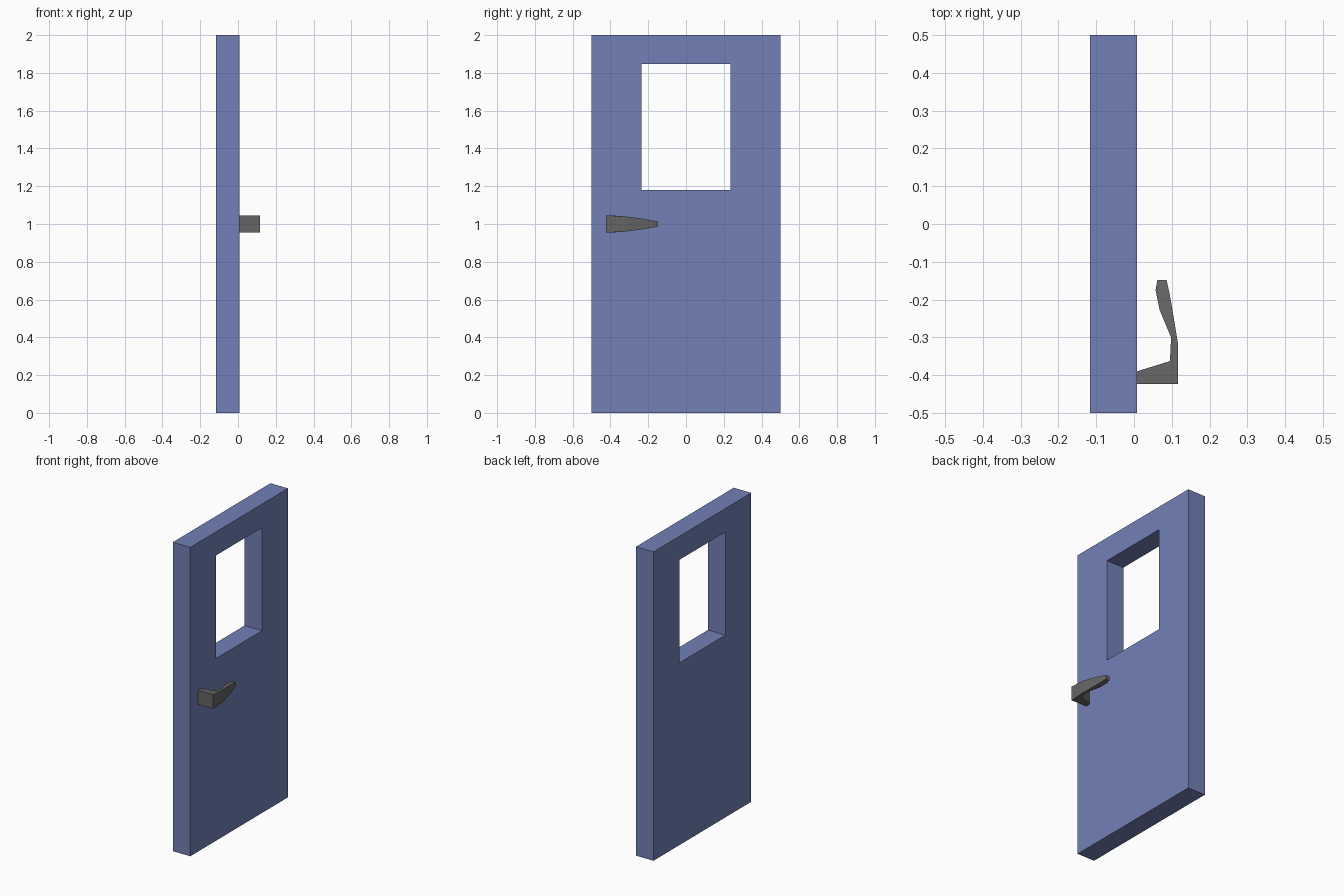
import bpy

if "Cube" in bpy.data.objects:
    bpy.data.objects.remove(bpy.data.objects["Cube"])


def colour(name, rgb):
    mat = bpy.data.materials.new(name)
    mat.diffuse_color = (*rgb, 1)
    mat.use_nodes = True
    mat.node_tree.nodes["Principled BSDF"].inputs["Base Color"].default_value = mat.diffuse_color
    return mat


def make_object(name, verts, faces, mat):
    mesh = bpy.data.meshes.new(name)
    mesh.from_pydata(verts, [], faces)
    mesh.materials.append(mat)
    obj = bpy.data.objects.new(name, mesh)
    bpy.context.collection.objects.link(obj)
    return obj


def bridge(a, b, n=4):
    return [(a + i, a + (i + 1) % n, b + (i + 1) % n, b + i) for i in range(n)]


def rectangle(x, y0, y1, z0, z1):
    return [(x, y0, z0), (x, y1, z0), (x, y1, z1), (x, y0, z1)]


# Door leaf: outer and window loops on both sides, bridged into a closed ring
BACK, FRONT = -0.117, 0.008
outer = (-0.5, 0.5, 0.0, 2.0)
window = (-0.235, 0.235, 1.18, 1.847)
loops = [(FRONT, outer), (BACK, outer), (BACK, window), (FRONT, window)]
verts = [v for x, r in loops for v in rectangle(x, *r)]
faces = [f for k in range(4) for f in bridge(4 * ((k + 1) % 4), 4 * k)]
make_object("door_leaf", verts, faces, colour("door_blue", (0.17, 0.22, 0.47)))

# Lever handle: inner and outer edge points from the door to the tip
stations = [
    ((0.008, -0.39), (0.008, -0.423)),
    ((0.095, -0.363), (0.117, -0.423)),
    ((0.097, -0.325), (0.117, -0.32)),
    ((0.098, -0.30), (0.113, -0.295)),
    ((0.068, -0.228), (0.103, -0.235)),
    ((0.057, -0.175), (0.094, -0.183)),
    ((0.062, -0.148), (0.086, -0.148)),
]


# Lever height narrows towards the tip
def half_height(y):
    t = (y + 0.423) / 0.275
    return 0.046 - 0.008 * t - 0.025 * t * t


verts = []
for (xi, yi), (xo, yo) in stations:
    hi, ho = half_height(yi), half_height(yo)
    verts += [(xi, yi, 1 - hi), (xo, yo, 1 - ho), (xo, yo, 1 + ho), (xi, yi, 1 + hi)]
last = 4 * (len(stations) - 1)
faces = [f for k in range(len(stations) - 1) for f in bridge(4 * k, 4 * k + 4)]
faces += [(3, 2, 1, 0), (last, last + 1, last + 2, last + 3)]
make_object("lever_handle", verts, faces, colour("handle_grey", (0.13, 0.13, 0.13)))

# Consistent outward normals
import bmesh
for obj in bpy.context.collection.objects:
    bm = bmesh.new()
    bm.from_mesh(obj.data)
    bmesh.ops.recalc_face_normals(bm, faces=bm.faces)
    bm.to_mesh(obj.data)
    bm.free()
